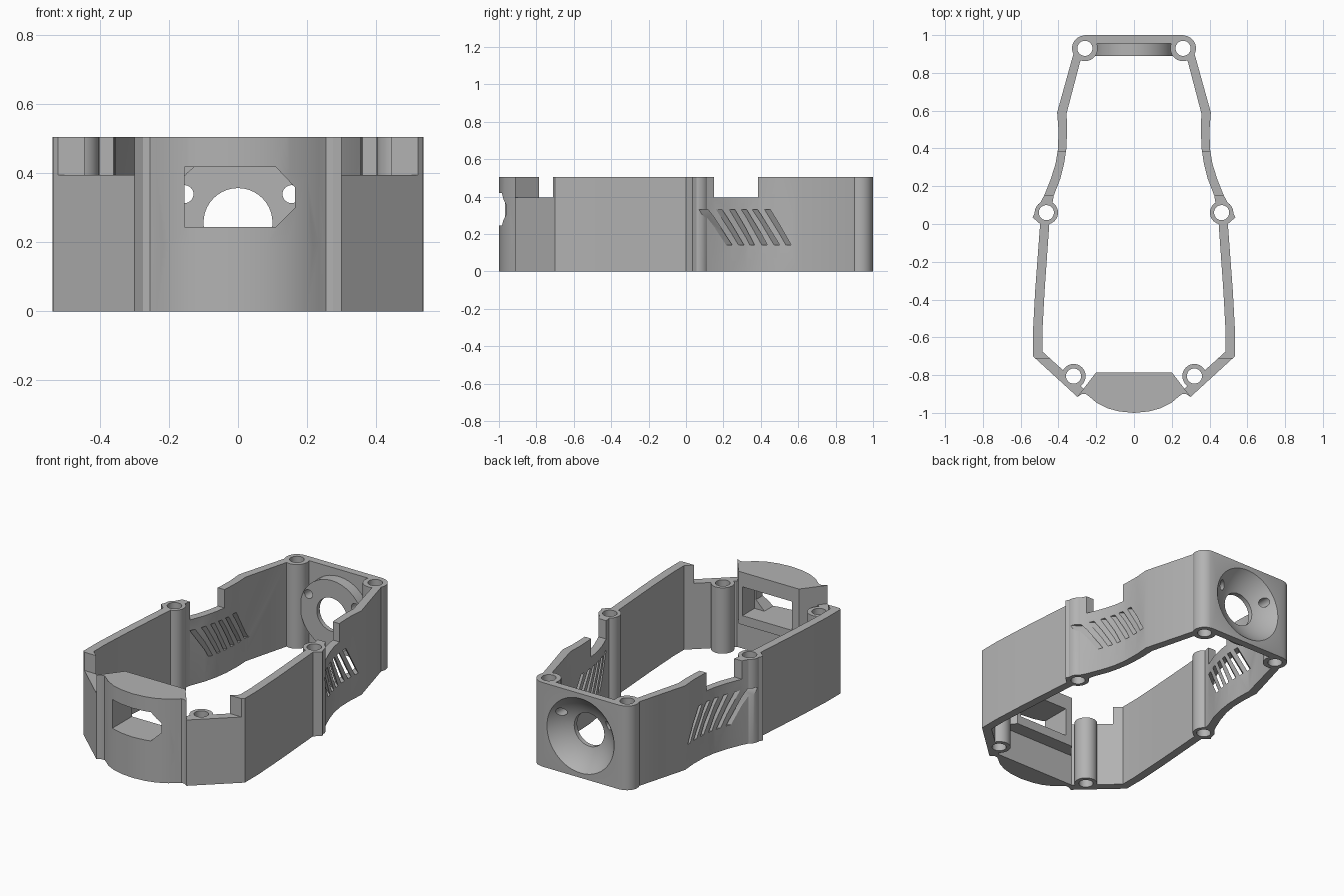
import bpy, bmesh, math
from mathutils import Vector

cube = bpy.data.objects.get("Cube")
if cube:
    bpy.data.objects.remove(cube, do_unlink=True)

H = 0.505          # full height
STEP = 0.395       # height of the lowered rims

grey = bpy.data.materials.new("plastic_grey")
grey.use_nodes = True
GREY = (0.45, 0.45, 0.45, 1)
grey.diffuse_color = GREY
grey.node_tree.nodes["Principled BSDF"].inputs["Base Color"].default_value = GREY


def from_bmesh(name, bm):
    bmesh.ops.recalc_face_normals(bm, faces=bm.faces)
    me = bpy.data.meshes.new(name)
    bm.to_mesh(me)
    bm.free()
    me.materials.append(grey)
    ob = bpy.data.objects.new(name, me)
    bpy.context.collection.objects.link(ob)
    return ob


def sweep(name, pts, vec):
    """Prism: a planar outline pushed along a vector."""
    bm = bmesh.new()
    face = bm.faces.new([bm.verts.new(p) for p in pts])
    out = bmesh.ops.extrude_face_region(bm, geom=[face])["geom"]
    verts = [v for v in out if isinstance(v, bmesh.types.BMVert)]
    bmesh.ops.translate(bm, verts=verts, vec=Vector(vec))
    return from_bmesh(name, bm)


def slab(name, pts, z0, z1):
    return sweep(name, [(x, y, z0) for x, y in pts], (0, 0, z1 - z0))


def mirrored(half):
    """Close a front-to-back half outline across x = 0."""
    return half + [(-x, y) for x, y in reversed(half) if x > 0]


def box(name, x0, x1, y0, y1, z0, z1):
    return slab(name, [(x0, y0), (x1, y0), (x1, y1), (x0, y1)], z0, z1)


def circle(r, n=40):
    return [(r * math.cos(2 * math.pi * i / n), r * math.sin(2 * math.pi * i / n)) for i in range(n)]


def rod(name, x, y, r, z0, z1):
    return slab(name, [(x + a, y + b) for a, b in circle(r)], z0, z1)


def rod_y(name, x, z, r, y0, y1):
    return sweep(name, [(x + a, y0, z + b) for a, b in circle(r)], (0, y1 - y0, 0))


def combine(target, tool, op):
    mod = target.modifiers.new(op, 'BOOLEAN')
    mod.operation = op
    mod.solver = 'EXACT'
    mod.object = tool
    bpy.context.view_layer.objects.active = target
    bpy.ops.object.modifier_apply(modifier=mod.name)
    bpy.data.objects.remove(tool, do_unlink=True)


def cut(tool):
    combine(shell, tool, 'DIFFERENCE')


def add(tool):
    combine(shell, tool, 'UNION')


# Perimeter wall
front_arc = [(0, -1.0), (0.08, -0.992), (0.14, -0.976), (0.2, -0.945), (0.235, -0.915),
             (0.255, -0.9), (0.275, -0.9), (0.3, -0.915)]
outer = front_arc + [(0.535, -0.7), (0.535, -0.57), (0.523, -0.35), (0.497, 0), (0.537, 0.035),
                     (0.476, 0.15), (0.44, 0.24), (0.415, 0.32), (0.402, 0.4), (0.4, 0.5),
                     (0.407, 0.59), (0.307, 0.95), (0.3, 0.975), (0.285, 0.993), (0.26, 1.0)]
inner = [(0.27, -0.87), (0.485, -0.675), (0.485, -0.57), (0.473, -0.35), (0.447, 0.02),
         (0.425, 0.15), (0.39, 0.24), (0.37, 0.32), (0.358, 0.4), (0.354, 0.5),
         (0.357, 0.585), (0.26, 0.955)]
shell = slab("housing_shell", mirrored(outer), 0, H)
cut(slab("cavity", mirrored(inner), -0.1, H + 0.1))

# Lowered rims beside the front block and above the vents
for s in (-1, 1):
    cut(box("front_step", s * 0.15, s * 0.7, -1.1, -0.712, STEP, 0.7))
    cut(box("side_notch", s * 0.3, s * 0.7, 0.15, 0.385, STEP, 0.7))

# Front block, overhanging inside
add(slab("front_block", mirrored(front_arc + [(0.2, -0.785)]), 0.19, H))

# Boss behind the rear dish
add(rod_y("rear_boss", 0, H / 2, 0.21, 0.89, 0.975))

# Screw posts
posts = [(0.32, -0.805, STEP, 0.064), (0.464, 0.06, H, 0.062), (0.26, 0.93, H, 0.068)]
for s in (-1, 1):
    for x, y, top, r in posts:
        add(rod("post", s * x, y, r, 0, top))
    for x, y, top, r in posts:
        cut(rod("post_bore", s * x, y, 0.04, -0.1, 0.7))

# Window through the front block, wider at the rear
window = [(-0.155, 0.245), (0.11, 0.245), (0.165, 0.3), (0.165, 0.36), (0.11, 0.418), (-0.155, 0.418)]
cut(sweep("window", [(x, -1.1, z) for x, z in window], (0, 0.4, 0)))
cut(box("window_recess", -0.155, 0.175, -0.9, -0.7, 0.245, 0.418))

# Rear dish, main opening and two small screw holes
bm = bmesh.new()
bmesh.ops.create_uvsphere(bm, u_segments=64, v_segments=40, radius=0.3)
bmesh.ops.translate(bm, verts=bm.verts, vec=(0, 1.2, H / 2))
cut(from_bmesh("dish", bm))
cut(rod_y("rear_opening", 0, H / 2 + 0.005, 0.1, 0.8, 1.1))
for s in (-1, 1):
    cut(rod_y("small_hole", s * 0.155, 0.34, 0.026, 0.8, 1.1))

# Slanted vents, angled rearwards going in
SKEW = 0.8
for s in (-1, 1):
    for i in range(6):
        y = 0.095 + 0.065 * i
        quad = []
        for a, z in ((y, 0.33), (y + 0.03, 0.33), (y + 0.145, 0.14), (y + 0.115, 0.14)):
            surface = max(0.402, 0.476 - 0.33 * (a - 0.15))
            quad.append((s * 0.6, a - SKEW * (0.6 - surface), z))
        cut(sweep("vent", quad, (-s * 0.3, SKEW * 0.3, 0)))

# Shading
bpy.ops.object.select_all(action='DESELECT')
shell.select_set(True)
bpy.context.view_layer.objects.active = shell
bpy.ops.object.shade_smooth_by_angle(angle=math.radians(25))
